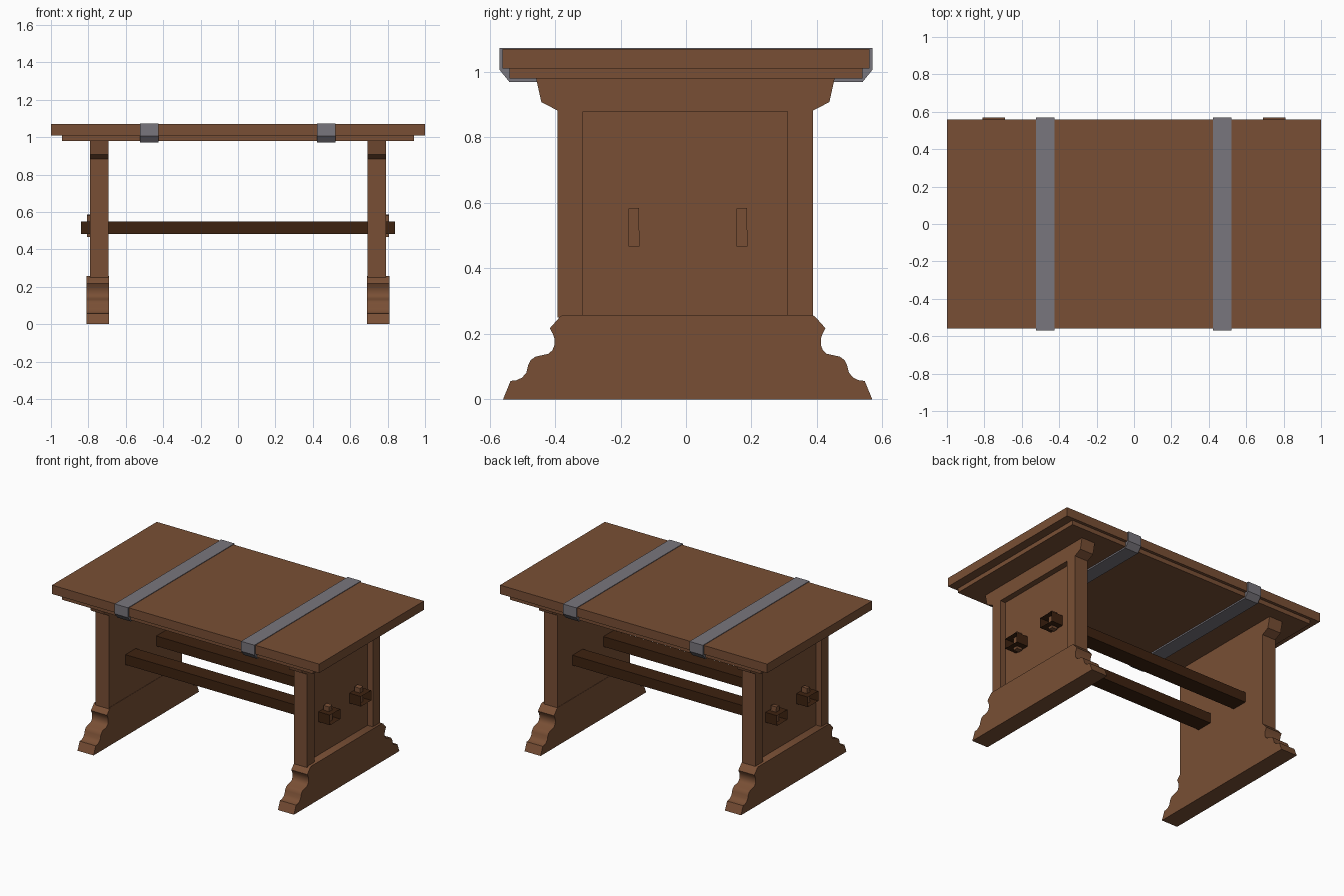
import bpy, bmesh, math

if "Cube" in bpy.data.objects:
    bpy.data.objects.remove(bpy.data.objects["Cube"])


def material(name, rgb):
    m = bpy.data.materials.new(name)
    m.diffuse_color = (*rgb, 1)
    m.use_nodes = True
    m.node_tree.nodes["Principled BSDF"].inputs["Base Color"].default_value = m.diffuse_color
    return m


WOOD = material("brown wood", (0.19, 0.078, 0.035))
DARK = material("dark wood", (0.047, 0.016, 0.005))
IRON = material("grey iron", (0.19, 0.18, 0.205))


def prism(name, profile, x0, x1, mat, caps=True):
    """Extrude a (y, z) profile along x, optionally leaving the ends open."""
    bm = bmesh.new()
    a = [bm.verts.new((x0, y, z)) for y, z in profile]
    b = [bm.verts.new((x1, y, z)) for y, z in profile]
    n = len(profile)
    for i in range(n):
        j = (i + 1) % n
        bm.faces.new((a[i], a[j], b[j], b[i]))
    if caps:
        bm.faces.new(a)
        bm.faces.new(b)
    bmesh.ops.recalc_face_normals(bm, faces=bm.faces[:])
    me = bpy.data.meshes.new(name)
    bm.to_mesh(me)
    bm.free()
    ob = bpy.data.objects.new(name, me)
    bpy.context.collection.objects.link(ob)
    me.materials.append(mat)
    return ob


def rect(y0, y1, z0, z1):
    return [(y0, z0), (y1, z0), (y1, z1), (y0, z1)]


def mirrored(half, shift=0.0):
    """Complete a half profile by mirroring it in y."""
    return [(y + shift, z) for y, z in half] + [(shift - y, z) for y, z in reversed(half)]


# table top and the thinner slab under it
prism("table_top", rect(-0.56, 0.56, 1.01, 1.07), -1, 1, WOOD)
prism("under_slab", rect(-0.54, 0.54, 0.98, 1.01), -0.94, 0.94, WOOD)

# iron straps wrapped around the top
strap = [(0.54, 0.97), (0.57, 1.007), (0.57, 1.074)]
for side, x in (("left", -0.475), ("right", 0.472)):
    prism(side + "_strap", mirrored(strap), x - 0.05, x + 0.05, IRON)

# end panels with flared heads, moulded feet
panel = [(0.39, 0.25), (0.39, 0.882), (0.44, 0.908), (0.456, 0.98)]
foot = [(0.564, 0), (0.541, 0.056), (0.523, 0.058), (0.506, 0.066), (0.493, 0.081),
        (0.487, 0.104), (0.479, 0.12), (0.465, 0.13), (0.425, 0.139), (0.413, 0.15),
        (0.407, 0.166), (0.407, 0.185), (0.412, 0.2), (0.421, 0.217), (0.39, 0.252),
        (0.38, 0.258)]
for side, s in (("left", -1), ("right", 1)):
    leg = prism(side + "_leg_panel", mirrored(panel, -0.002), s * 0.692, s * 0.792, WOOD)
    cutter = prism(side + "_recess_cutter", rect(-0.315, 0.31, 0.2, 0.88),
                   s * 0.753, s * 0.9, WOOD)
    cutter.hide_render = True
    cutter.hide_viewport = True
    mod = leg.modifiers.new("recess", "BOOLEAN")
    mod.operation = "DIFFERENCE"
    mod.solver = "EXACT"
    mod.object = cutter

    ob = prism(side + "_foot", mirrored(foot, 0.005), s * 0.69, s * 0.81, WOOD)
    bpy.ops.object.select_all(action="DESELECT")
    ob.select_set(True)
    bpy.context.view_layer.objects.active = ob
    bpy.ops.object.shade_smooth_by_angle(angle=math.radians(35))

# two open-ended stretcher beams, each pinned by a wedge at both ends
for row, y in (("front", -0.16), ("back", 0.17)):
    prism(row + "_beam", rect(y - 0.055, y + 0.055, 0.482, 0.55), -0.84, 0.84, DARK, caps=False)
    wedge = [(y - 0.015, 0.466), (y + 0.018, 0.466), (y + 0.016, 0.585), (y - 0.017, 0.582)]
    for side, s in (("left", -1), ("right", 1)):
        prism(f"{row}_{side}_wedge", wedge, s * 0.765, s * 0.806, WOOD)
